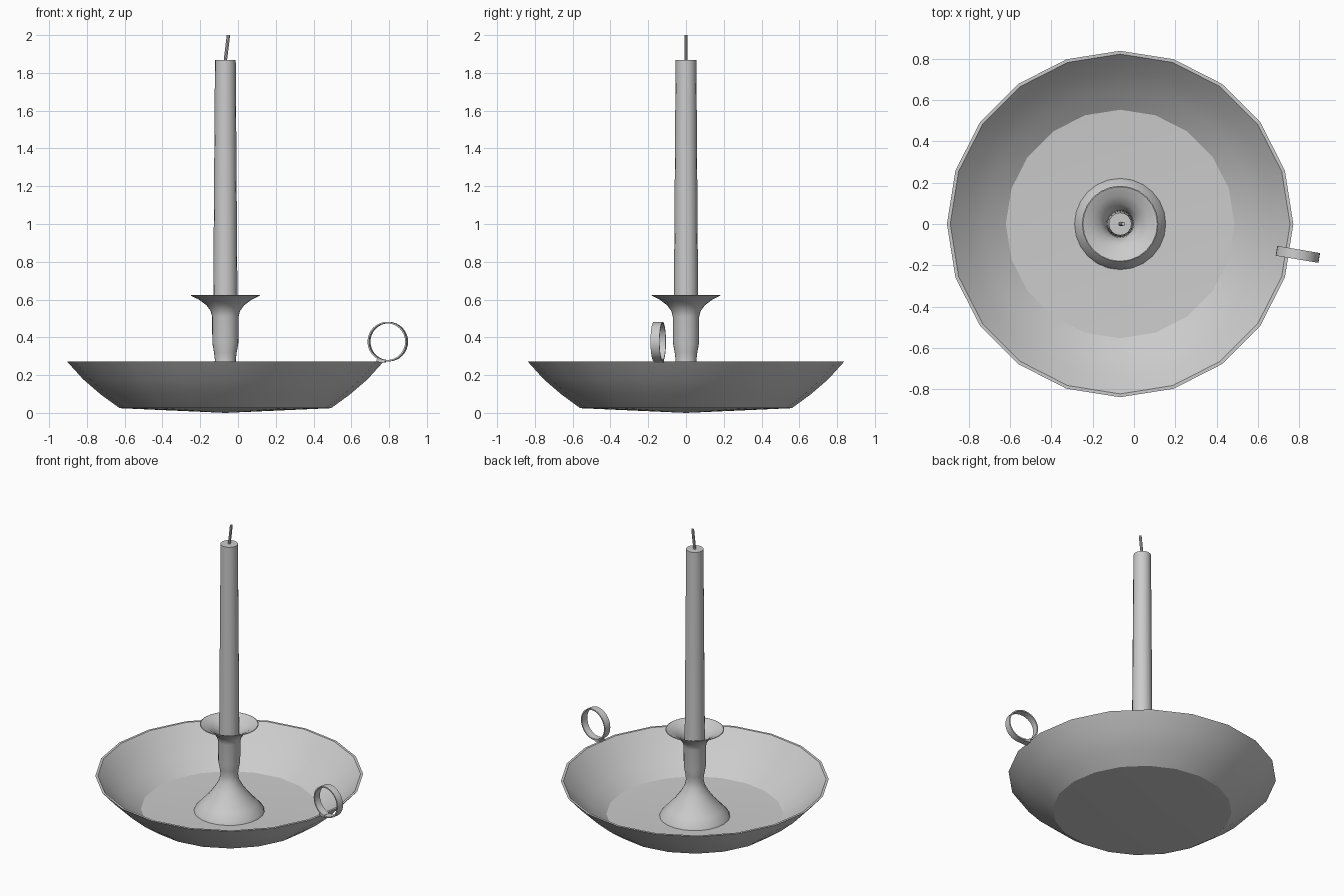
import bpy, bmesh
from math import cos, sin, pi, radians

if "Cube" in bpy.data.objects:
    bpy.data.objects.remove(bpy.data.objects["Cube"])

CX = -0.067  # dish axis


def finish(name, bm, angle=40):
    bmesh.ops.recalc_face_normals(bm, faces=bm.faces[:])
    me = bpy.data.meshes.new(name)
    bm.to_mesh(me)
    bm.free()
    ob = bpy.data.objects.new(name, me)
    bpy.context.collection.objects.link(ob)
    bpy.ops.object.select_all(action='DESELECT')
    ob.select_set(True)
    bpy.context.view_layer.objects.active = ob
    bpy.ops.object.shade_smooth_by_angle(angle=radians(angle))
    return ob


def lathe(name, profile, sides, closed=False, angle=40):
    """Revolve (radius, z) points about z; radius 0 becomes a pole."""
    bm = bmesh.new()
    rings = []
    for r, z in profile:
        if r == 0:
            rings.append([bm.verts.new((0, 0, z))] * sides)
        else:
            rings.append([bm.verts.new((r * cos(2 * pi * i / sides),
                                        r * sin(2 * pi * i / sides), z))
                          for i in range(sides)])
    pairs = list(zip(rings, rings[1:]))
    if closed:
        pairs.append((rings[-1], rings[0]))
    for a, b in pairs:
        for i in range(sides):
            j = (i + 1) % sides
            bm.faces.new(list(dict.fromkeys((a[i], a[j], b[j], b[i]))))
    return finish(name, bm, angle)


# Shallow dish with a thin wall
dish = lathe("dish", [(0, 0), (0.56, 0.025), (0.66, 0.098), (0.753, 0.178),
                      (0.838, 0.272), (0.822, 0.272), (0.742, 0.188),
                      (0.652, 0.11), (0.553, 0.04), (0, 0.016)], 20, angle=25)
dish.location.x = CX

# Flared foot, neck and drip cup
stem = lathe("candle_holder", [
    (0, 0.015), (0.222, 0.022), (0.215, 0.042), (0.175, 0.085), (0.13, 0.135),
    (0.09, 0.19), (0.063, 0.24), (0.055, 0.28), (0.06, 0.32), (0.069, 0.37),
    (0.07, 0.51), (0.078, 0.54), (0.1, 0.57), (0.14, 0.6), (0.185, 0.622),
    (0.18, 0.624), (0.135, 0.606), (0.095, 0.577), (0.073, 0.545),
    (0.065, 0.51), (0.06, 0.4), (0, 0.4)], 24)
stem.location.x = CX

# Tapered candle
candle = lathe("candle", [(0, 0.38), (0.064, 0.38), (0.064, 0.62),
                          (0.055, 1.868), (0, 1.868)], 16)
candle.location.x = CX

# Bent wick
bm = bmesh.new()
path = [(0, 1.85), (0.001, 1.875), (0.008, 1.93), (0.016, 2.0)]
rings = [[bm.verts.new((CX + dx + 0.009 * cos(pi * i / 4),
                        0.009 * sin(pi * i / 4), z)) for i in range(8)]
         for dx, z in path]
for a, b in zip(rings, rings[1:]):
    for i in range(8):
        bm.faces.new((a[i], a[(i + 1) % 8], b[(i + 1) % 8], b[i]))
bm.faces.new(rings[0])
bm.faces.new(rings[-1])
finish("wick", bm)

# Finger ring standing on the rim
ring = lathe("finger_ring", [(0.105, -0.024), (0.105, 0.024),
                             (0.097, 0.024), (0.097, -0.024)], 32, closed=True)
ring.rotation_euler = (radians(90), 0, radians(-9.5))
ring.location = (0.793, -0.147, 0.377)

# Small tab joining the ring to the dish
bm = bmesh.new()
bmesh.ops.create_cube(bm, size=1)
bmesh.ops.scale(bm, vec=(0.045, 0.046, 0.016), verts=bm.verts[:])
tab = finish("ring_tab", bm)
tab.rotation_euler.z = radians(-9.5)
tab.location = (0.758, -0.142, 0.275)
